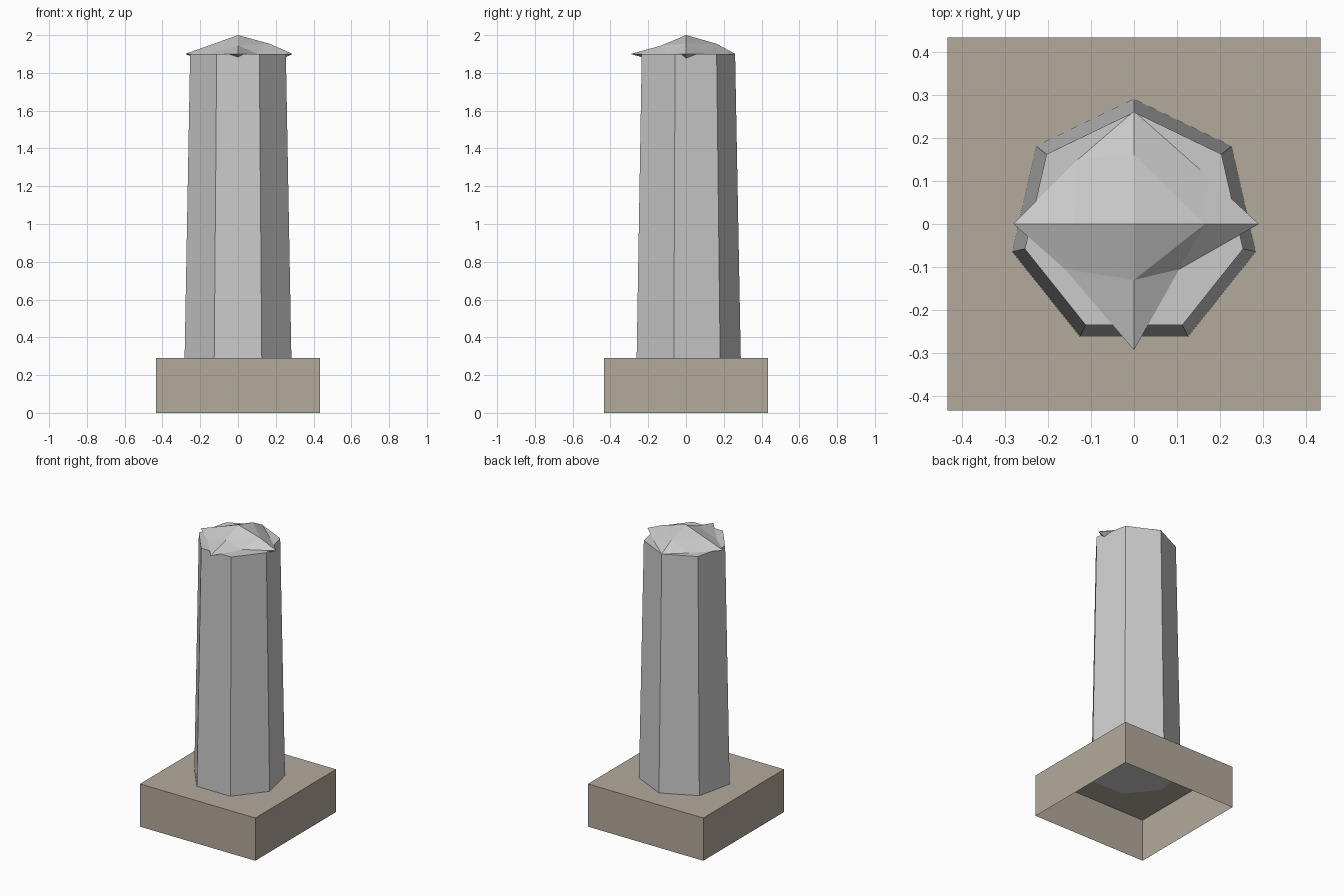
import bpy, bmesh
from math import pi, sin, cos

if "Cube" in bpy.data.objects:
    bpy.data.objects.remove(bpy.data.objects["Cube"])


def make(name, verts, faces, color=None):
    mesh = bpy.data.meshes.new(name)
    mesh.from_pydata(verts, [], faces)
    bm = bmesh.new()
    bm.from_mesh(mesh)
    bmesh.ops.recalc_face_normals(bm, faces=bm.faces)
    bm.to_mesh(mesh)
    bm.free()
    obj = bpy.data.objects.new(name, mesh)
    bpy.context.collection.objects.link(obj)
    if color:
        mat = bpy.data.materials.new(name + "_material")
        mat.diffuse_color = (*color, 1)
        mat.use_nodes = True
        mat.node_tree.nodes["Principled BSDF"].inputs["Base Color"].default_value = mat.diffuse_color
        mesh.materials.append(mat)
    return obj


def ring(n, r, z, start):
    return [(r * cos(start + 2 * pi * i / n), r * sin(start + 2 * pi * i / n), z)
            for i in range(n)]


def sides(n):
    return [(i, (i + 1) % n, n + (i + 1) % n, n + i) for i in range(n)]


# Square plinth, open underneath
half = 0.433
r = half * 2 ** 0.5
make("plinth", ring(4, r, 0, pi / 4) + ring(4, r, 0.29, pi / 4),
     sides(4) + [(4, 5, 6, 7)], (0.45, 0.40, 0.33))

# Seven-sided tapered shaft
make("shaft", ring(7, 0.29, 0.29, pi / 2) + ring(7, 0.26, 1.9, pi / 2),
     sides(7) + [tuple(range(7)), tuple(range(7, 14))])

# Rough stone cap: a flattened, subdivided octahedron with uneven points
zc = 1.9
rim = [(0.29, 0), (0.155, 0.125), (0, 0.262), (-0.13, 0.15),
       (-0.28, 0), (-0.16, -0.105), (0, -0.293), (0.105, -0.105)]
shoulder = [(0.165, 0, 0.055), (0, 0.16, 0.055), (-0.14, 0, 0.05), (0, -0.13, 0.045)]
verts = [(x, y, zc) for x, y in rim]
faces = []
for s in (1, -1):
    b = len(verts)
    verts += [(x, y, zc + s * z) for x, y, z in shoulder] + [(0, 0, zc + s * 0.1)]
    for i in range(4):
        a, c = b + i, b + (i + 1) % 4
        tip, mid, nxt = 2 * i, 2 * i + 1, (2 * i + 2) % 8
        faces += [(tip, mid, a), (mid, nxt, c), (mid, c, a), (a, c, b + 4)]
make("stone_cap", verts, faces)
